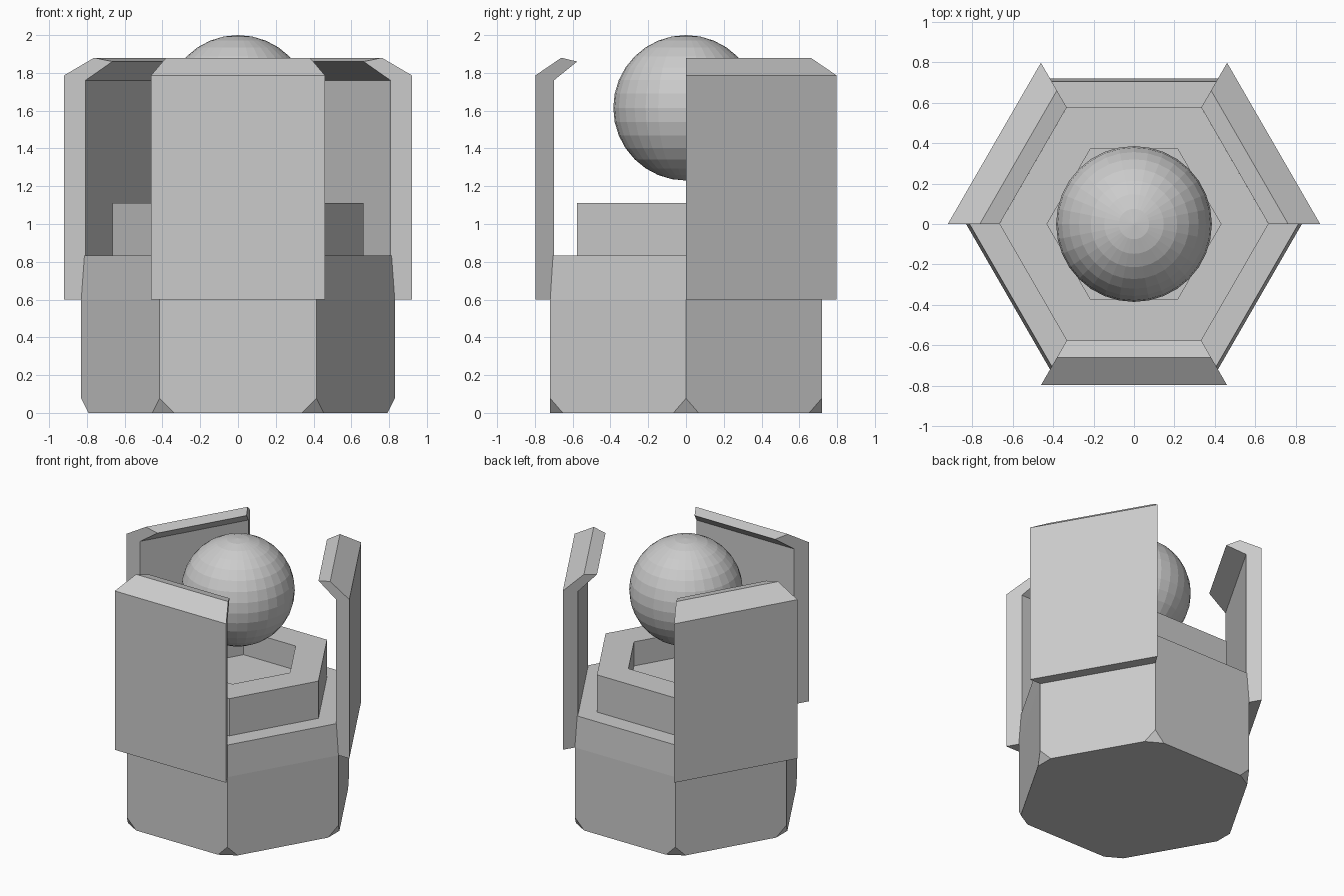
import bpy, bmesh
from math import cos, sin, pi, radians, tan
from mathutils import Vector

if "Cube" in bpy.data.objects:
    bpy.data.objects.remove(bpy.data.objects["Cube"])


def add_object(name, bm):
    bmesh.ops.recalc_face_normals(bm, faces=bm.faces)
    mesh = bpy.data.meshes.new(name)
    bm.to_mesh(mesh)
    bm.free()
    obj = bpy.data.objects.new(name, mesh)
    bpy.context.collection.objects.link(obj)
    return obj


def hexagon(r, z):
    return [Vector((r * cos(i * pi / 3), r * sin(i * pi / 3), z)) for i in range(6)]


# Hexagonal base with stepped collar and recessed socket
CUT = 0.077
bm = bmesh.new()
profile = [(0.83, CUT), (0.83, 0.60), (0.813, 0.832), (0.665, 0.832),
           (0.665, 1.11), (0.43, 1.11), (0.43, 0.93)]
rings = [[bm.verts.new(p) for p in hexagon(r, z)] for r, z in profile]

# Bottom outline with every corner clipped
foot = []
corners = hexagon(0.83, 0)
for i, p in enumerate(corners):
    for q in (corners[i - 1], corners[(i + 1) % 6]):
        foot.append(bm.verts.new(p + (q - p).normalized() * CUT))
bm.faces.new(foot)
for i in range(6):
    j = (i + 1) % 6
    low, up = rings[0], rings[1]
    bm.faces.new((low[i], foot[2 * i], foot[2 * i + 1]))
    bm.faces.new((foot[2 * i + 1], foot[2 * j], low[j], up[j], up[i], low[i]))
    for a, b in zip(rings[1:], rings[2:]):
        bm.faces.new((a[i], a[j], b[j], b[i]))
bm.faces.new(rings[-1])
add_object("hex_base", bm)


# Tall guard panels on alternate sides, mitred along the hexagon corners
def guard_panel(name, angle):
    section = [(0.797, 0.60), (0.797, 1.787), (0.66, 1.88), (0.576, 1.86),
               (0.70, 1.76), (0.70, 0.832), (0.716, 0.60)]
    bm = bmesh.new()
    d = Vector((cos(angle), sin(angle), 0))
    t = Vector((-sin(angle), cos(angle), 0))
    sides = []
    for s in (-1, 1):
        sides.append([bm.verts.new(d * r + t * (s * r * tan(pi / 6)) + Vector((0, 0, z)))
                      for r, z in section])
        bm.faces.new(sides[-1])
    n = len(section)
    for i in range(n):
        j = (i + 1) % n
        bm.faces.new((sides[0][i], sides[0][j], sides[1][j], sides[1][i]))
    add_object(name, bm)


for name, deg in (("front", -90), ("right", 30), ("left", 150)):
    guard_panel(name + "_panel", radians(deg))

# Floating ball
bpy.ops.mesh.primitive_uv_sphere_add(segments=32, ring_count=16, radius=0.385,
                                     location=(0, 0, 1.615))
bpy.context.object.name = "floating_ball"
